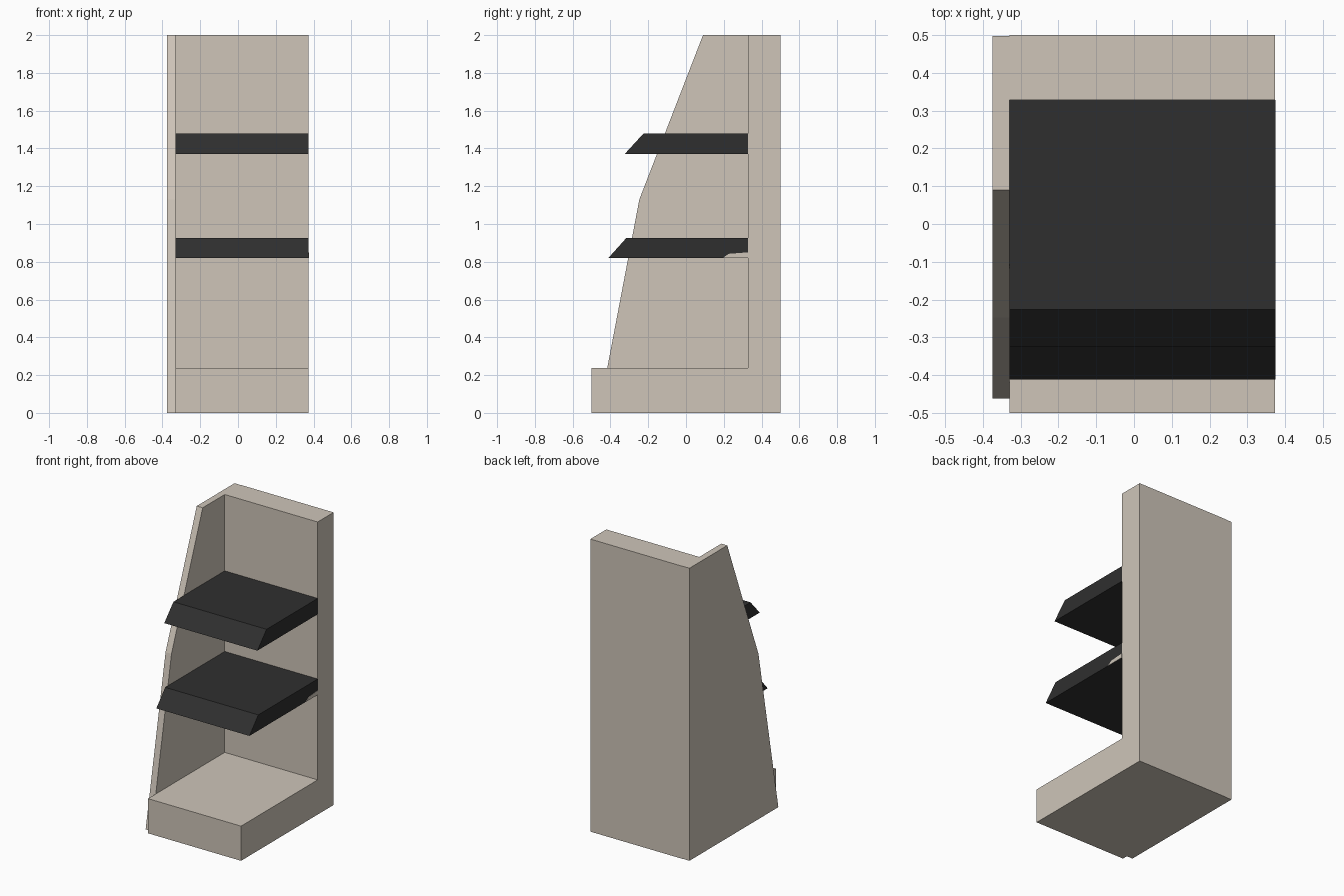
import bpy, bmesh

if "Cube" in bpy.data.objects:
    bpy.data.objects.remove(bpy.data.objects["Cube"])


def material(name, rgb):
    m = bpy.data.materials.new(name)
    m.diffuse_color = (*rgb, 1)
    m.use_nodes = True
    m.node_tree.nodes["Principled BSDF"].inputs["Base Color"].default_value = m.diffuse_color
    return m


BEIGE = material("warm_beige", (0.62, 0.56, 0.485))
BLACK = material("charcoal", (0.028, 0.028, 0.028))


def prism(name, profile, x0, x1, mat):
    """Extrude a (y, z) profile from x0 to x1."""
    bm = bmesh.new()
    face = bm.faces.new([bm.verts.new((x0, y, z)) for y, z in profile])
    ext = bmesh.ops.extrude_face_region(bm, geom=[face])
    verts = [g for g in ext["geom"] if isinstance(g, bmesh.types.BMVert)]
    bmesh.ops.translate(bm, verts=verts, vec=(x1 - x0, 0, 0))
    bmesh.ops.recalc_face_normals(bm, faces=bm.faces)
    mesh = bpy.data.meshes.new(name)
    bm.to_mesh(mesh)
    bm.free()
    mesh.materials.append(mat)
    obj = bpy.data.objects.new(name, mesh)
    bpy.context.collection.objects.link(obj)
    return obj


LEFT, INNER, RIGHT, BACK = -0.375, -0.33, 0.373, 0.328

# L-shaped body: plinth and thick back
prism("base_and_back", [(-0.5, 0), (0.5, 0), (0.5, 2), (BACK, 2),
                        (BACK, 0.237), (-0.5, 0.237)], INNER, RIGHT, BEIGE)

# Tapered side panel on the left
prism("side_panel", [(-0.462, 0), (0.498, 0), (0.498, 2), (0.09, 2),
                     (-0.247, 1.13)], LEFT, INNER, BEIGE)

# Shelves with slanted front edges
for name, z0, z1, y_low, y_top in (("lower_shelf", 0.82, 0.927, -0.411, -0.315),
                                   ("upper_shelf", 1.37, 1.478, -0.325, -0.226)):
    prism(name, [(y_low, z0), (BACK, z0), (BACK, z1), (y_top, z1)], INNER, RIGHT + 0.001, BLACK)

# Small pale worn patch on the right end of the lower shelf
prism("shelf_end_patch", [(0.195, 0.82), (BACK, 0.82), (BACK, 0.85), (0.225, 0.842)],
      RIGHT, RIGHT + 0.002, BEIGE)
